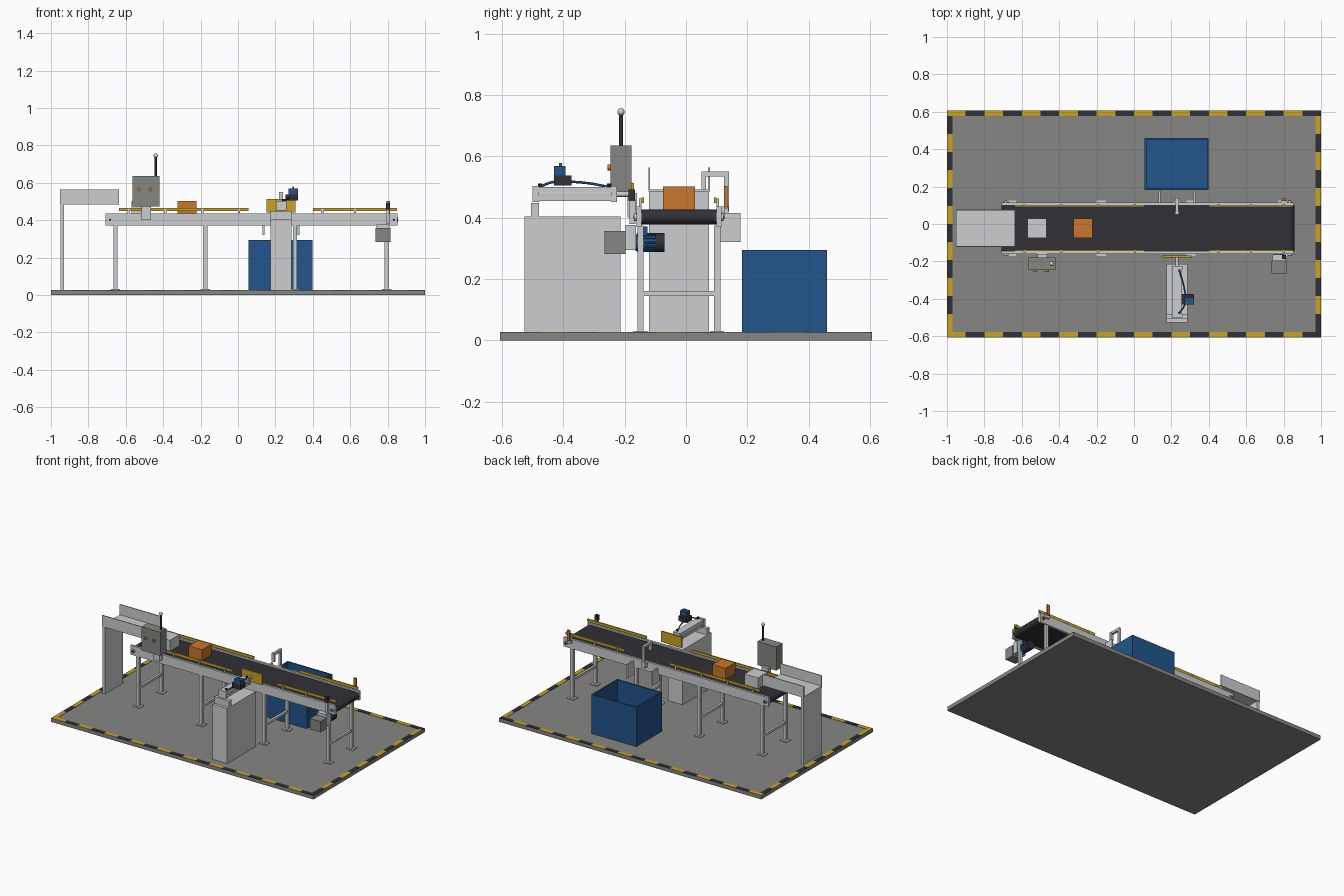
import bpy
import bmesh
import math
from mathutils import Matrix, Vector

cube = bpy.data.objects.get("Cube")
if cube:
    bpy.data.objects.remove(cube, do_unlink=True)


def material(name, red, green, blue):
    mat = bpy.data.materials.new(name)
    mat.use_nodes = True
    color = (red, green, blue, 1)
    mat.diffuse_color = color
    mat.node_tree.nodes["Principled BSDF"].inputs["Base Color"].default_value = color
    return mat


steel = material("light steel", .6, .61, .62)
grey = material("machine grey", .24, .24, .23)
dark = material("dark rubber", .03, .03, .037)
yellow = material("safety yellow", .6, .36, .015)
blue = material("industrial blue", .016, .09, .26)
orange = material("carton orange", .6, .18, .026)


def finish(name, bm, *mats):
    mesh = bpy.data.meshes.new(name)
    bm.normal_update()
    bm.to_mesh(mesh)
    bm.free()
    for mat in mats:
        mesh.materials.append(mat)
    obj = bpy.data.objects.new(name, mesh)
    bpy.context.collection.objects.link(obj)
    return obj


def add_block(bm, x, y, z, index=0):
    """Add a block given its (low, high) extents on every axis."""
    spans = (x, y, z)
    centre = Vector([(low + high) / 2 for low, high in spans])
    size = Vector([high - low for low, high in spans])
    matrix = Matrix.Translation(centre) @ Matrix.Diagonal(size).to_4x4()
    made = bmesh.ops.create_cube(bm, size=1, matrix=matrix)
    for face in {f for v in made["verts"] for f in v.link_faces}:
        face.material_index = index


def box(name, x, y, z, mat):
    bm = bmesh.new()
    add_block(bm, x, y, z)
    return finish(name, bm, mat)


def around(centre, width):
    return (centre - width / 2, centre + width / 2)


def smooth(obj):
    bpy.ops.object.select_all(action="DESELECT")
    obj.select_set(True)
    bpy.context.view_layer.objects.active = obj
    bpy.ops.object.shade_smooth_by_angle()
    return obj


def rod(name, start, end, radius, mat, sides=20):
    start, end = Vector(start), Vector(end)
    axis = end - start
    turn = axis.to_track_quat("Z", "Y").to_matrix().to_4x4()
    bm = bmesh.new()
    bmesh.ops.create_cone(bm, cap_ends=True, segments=sides, radius1=radius, radius2=radius,
                          depth=axis.length, matrix=Matrix.Translation((start + end) / 2) @ turn)
    return smooth(finish(name, bm, mat))


def hose(name, points, radius, mat):
    curve = bpy.data.curves.new(name, "CURVE")
    curve.dimensions = "3D"
    curve.bevel_depth = radius
    curve.bevel_resolution = 2
    spline = curve.splines.new("BEZIER")
    spline.bezier_points.add(len(points) - 1)
    for point, place in zip(spline.bezier_points, points):
        point.co = place
        point.handle_left_type = point.handle_right_type = "AUTO"
    curve.materials.append(mat)
    obj = bpy.data.objects.new(name, curve)
    bpy.context.collection.objects.link(obj)


# Floor slab and its striped border
FLOOR = .025
HALF = .607
MID = -.023
box("floor_slab", (-1, 1), (-HALF, HALF), (0, FLOOR), grey)
bm = bmesh.new()
paint = (FLOOR, FLOOR + .002)
for i in range(20):
    x = (-1 + i / 10, -.9 + i / 10)
    add_block(bm, x, (-HALF, .03 - HALF), paint, i % 2)
    add_block(bm, x, (HALF - .03, HALF), paint, i % 2)
step = (HALF - .03) / 6
for i in range(12):
    y = (.03 - HALF + i * step, .03 - HALF + (i + 1) * step)
    add_block(bm, (-1, -.97), y, paint, i % 2)
    add_block(bm, (.97, 1), y, paint, (i + 1) % 2)
finish("hazard_border", bm, yellow, dark)

# Conveyor belt as an extruded loop profile
bm = bmesh.new()
ring = []
for end, tilt in ((.833, -math.pi / 2), (-.685, math.pi / 2)):
    for i in range(13):
        a = tilt + math.pi * i / 12
        ring.append(bm.verts.new((end + .024 * math.cos(a), MID - .122, .402 + .024 * math.sin(a))))
profile = bm.faces.new(ring)
extruded = bmesh.ops.extrude_face_region(bm, geom=[profile])
bmesh.ops.translate(bm, vec=(0, .244, 0), verts=[v for v in extruded["geom"] if isinstance(v, bmesh.types.BMVert)])
bmesh.ops.recalc_face_normals(bm, faces=bm.faces)
smooth(finish("conveyor_belt", bm, dark))

# Side frames, guide rails, bearings and legs on both sides
for side, label in ((-1, "right"), (1, "left")):
    edge = MID + side * .13
    box(label + "_side_frame", (-.709, .853), around(edge, .016), (.372, .436), steel)
    for x in (-.685, .833):
        rod(label + "_bearing", (x, edge, .402), (x, edge + side * .016, .402), .013, steel)
        rod(label + "_shaft_end", (x, edge, .402), (x, edge + side * .019, .402), .006, dark)
    guide = MID + side * .118
    for start, end in ((-.635, .055), (.4, .85)):
        box(label + "_guide_rail", (start, end), around(guide, .008), (.448, .466), yellow)
        count = 4 if start < 0 else 3
        for i in range(count):
            x = start + .05 + (end - start - .1) * i / (count - 1)
            box(label + "_guide_bracket", around(x, .012), around(guide + side * .008, .008), (.43, .462), steel)
    for x in (-.655, -.175, .305, .795):
        leg = MID + side * .125
        box(label + "_leg", around(x, .022), around(leg, .02), (FLOOR, .375), steel)
        box(label + "_foot_plate", around(x, .05), around(leg, .045), (FLOOR, .031), steel)
for x in (-.655, -.175, .305, .795):
    box("leg_crossbar", around(x, .016), around(MID, .24), (.145, .161), steel)

# Infeed chute on its support panel
span = (-.12, .075)
box("infeed_panel", (-.95, -.93), span, (FLOOR, .49), steel)
box("infeed_floor", (-.953, -.637), span, (.484, .492), steel)
for y in span:
    box("infeed_wall", (-.953, -.637), around(y, .006), (.486, .564), steel)

# Cartons on the belt
for name, x, mat in (("white_carton", -.518, steel), ("orange_carton", -.272, orange)):
    box(name, around(x, .102), around(MID, .105), (.426, .502), mat)

# Control box with buttons and beacon
box("control_box", (-.564, -.42), (-.246, -.178), (.472, .635), grey)
box("control_box_bracket", around(-.49, .05), (-.19, -.16), (.4, .48), steel)
for x in (-.53, -.468):
    rod("push_button", (x, -.24, .564), (x, -.256, .564), .01, orange)
rod("beacon_pole", (-.44, -.212, .63), (-.44, -.212, .74), .006, dark)
bm = bmesh.new()
bmesh.ops.create_uvsphere(bm, u_segments=16, v_segments=10, radius=.012, matrix=Matrix.Translation((-.44, -.212, .745)))
smooth(finish("beacon_ball", bm, steel))

# Pusher pedestal, cylinder and plate
PUSH = .23
box("pusher_pedestal", around(PUSH, .112), (-.526, -.213), (FLOOR, .404), steel)
box("cylinder_foot", around(PUSH, .112), (-.506, -.48), (.404, .448), steel)
box("cylinder_core", around(PUSH, .042), (-.48, -.24), (.46, .494), dark)
for z in (.463, .491):
    box("cylinder_body", around(PUSH, .05), (-.485, -.235), around(z, .018), steel)
rod("cylinder_tube", (PUSH, -.485, .477), (PUSH, -.235, .477), .023, steel)
for y in (-.49, -.235):
    box("cylinder_cap", around(PUSH, .056), around(y, .02), (.452, .503), steel)
rod("pusher_rod", (PUSH, -.24, .477), (PUSH, -.172, .477), .009, steel)
box("pusher_plate", around(PUSH, .155), (-.179, -.169), (.44, .514), yellow)

# Valve block and air hoses
box("valve_base", (.255, .32), (-.43, -.373), (.505, .537), dark)
box("valve_coil", (.27, .32), (-.43, -.393), (.537, .569), blue)
rod("valve_tip", (.295, -.41, .565), (.295, -.41, .579), .005, yellow, 10)
for start, finish_y in ((-.425, -.475), (-.378, -.25)):
    middle = (start + finish_y) / 2
    hose("air_hose", [(.275, start, .518), (.262, middle, .512), (.243, finish_y, .5)], .004, blue)
    rod("hose_fitting", (.243, finish_y, .495), (.243, finish_y, .512), .007, dark, 10)

# Drive motor below the discharge end
DRIVE = .775
box("drive_cover", around(DRIVE, .08), (-.265, -.197), (.282, .357), grey)
box("gear_housing", around(DRIVE, .07), (-.197, -.163), (.295, .376), steel)
rod("motor_body", (DRIVE, -.165, .319), (DRIVE, -.1, .319), .027, blue)
for i in range(12):
    a = math.tau * i / 12
    x, z = DRIVE + .028 * math.cos(a), .319 + .028 * math.sin(a)
    rod("motor_fin", (x, -.16, z), (x, -.1, z), .003, blue, 6)
rod("motor_fan_cover", (DRIVE, -.1, .319), (DRIVE, -.07, .319), .031, dark)
box("motor_terminal_box", around(DRIVE, .03), (-.15, -.125), (.34, .372), blue)

# Exit sensor and its reflector post
box("sensor_post", around(.803, .016), (-.185, -.165), (.38, .46), steel)
box("exit_sensor", around(.803, .022), (-.187, -.167), (.455, .492), dark)
box("reflector_bracket", around(.803, .03), (.11, .128), (.41, .436), steel)
box("reflector_post", around(.803, .02), (.124, .136), (.43, .503), orange)

# Overhead sensor arm
box("arm_plate", around(PUSH, .03), (.11, .138), (.4, .436), steel)
box("arm_post", around(PUSH, .016), (.124, .14), (.42, .55), steel)
box("arm_beam", around(PUSH, .016), (.05, .14), (.534, .55), steel)
box("arm_head", around(PUSH, .02), (.05, .066), (.492, .55), steel)

# Reject chute cheeks and open bin
for x in (.137, .323):
    box("chute_cheek", around(x, .01), (.1, .178), (.32, .415), steel)
low, high = .057, .398
front, back = .182, .46
wall = .009
box("bin_floor", (low, high), (front, back), (FLOOR, FLOOR + wall), blue)
for x in ((low, low + wall), (high - wall, high)):
    box("bin_side", x, (front, back), (FLOOR, .295), blue)
for y in ((front, front + wall), (back - wall, back)):
    box("bin_end", (low, high), y, (FLOOR, .295), blue)
